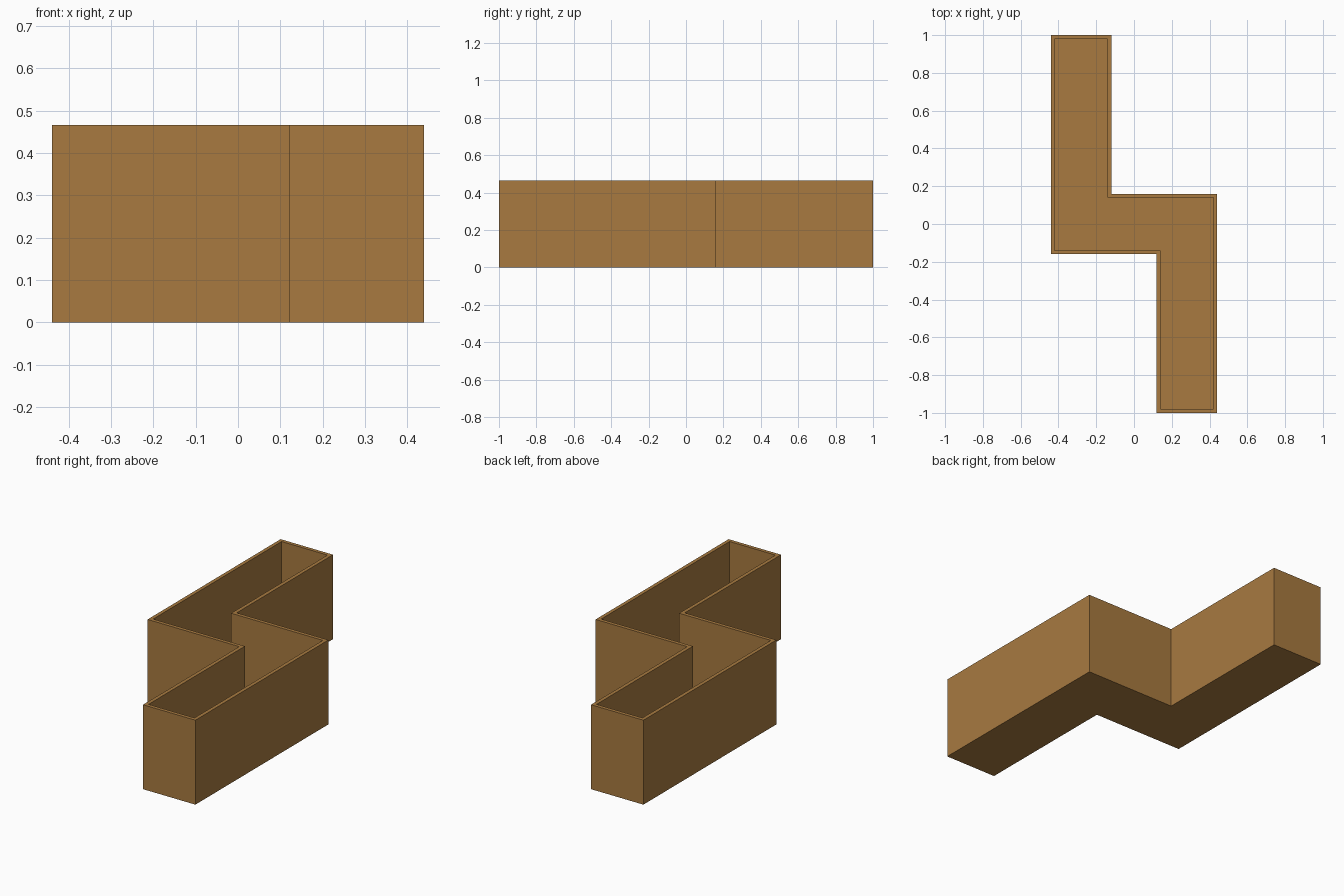
import bpy
import bmesh

if "Cube" in bpy.data.objects:
    bpy.data.objects.remove(bpy.data.objects["Cube"])

HEIGHT, WALL, FLOOR = 0.466, 0.02, 0.02

wood = bpy.data.materials.new("warm brown wood")
wood.diffuse_color = (0.392, 0.195, 0.051, 1.0)
wood.use_nodes = True
wood.node_tree.nodes["Principled BSDF"].inputs["Base Color"].default_value = wood.diffuse_color

# Z-shaped outline: half of it, then the same points turned by 180 degrees
half = [(0.12, -1.0), (0.44, -1.0), (0.44, 0.16), (-0.12, 0.16)]
outline = half + [(-x, -y) for x, y in half]

# Planter body: raise the outline, inset the rim, sink the inside to the floor
bm = bmesh.new()
base = bm.faces.new([bm.verts.new((x, y, 0)) for x, y in outline])
raised = bmesh.ops.extrude_face_region(bm, geom=[base], use_keep_orig=True)["geom"]
bmesh.ops.translate(bm, vec=(0, 0, HEIGHT),
                    verts=[v for v in raised if isinstance(v, bmesh.types.BMVert)])
bmesh.ops.recalc_face_normals(bm, faces=bm.faces[:])
top = max(bm.faces, key=lambda f: f.calc_center_median().z)
bmesh.ops.inset_region(bm, faces=[top], thickness=WALL, use_even_offset=True)
sunk = bmesh.ops.extrude_discrete_faces(bm, faces=[top])["faces"]
bmesh.ops.translate(bm, vec=(0, 0, FLOOR - HEIGHT), verts=sunk[0].verts[:])
bmesh.ops.recalc_face_normals(bm, faces=bm.faces[:])

mesh = bpy.data.meshes.new("planter_body")
bm.to_mesh(mesh)
bm.free()
mesh.materials.append(wood)
body = bpy.data.objects.new("planter_body", mesh)
bpy.context.collection.objects.link(body)
